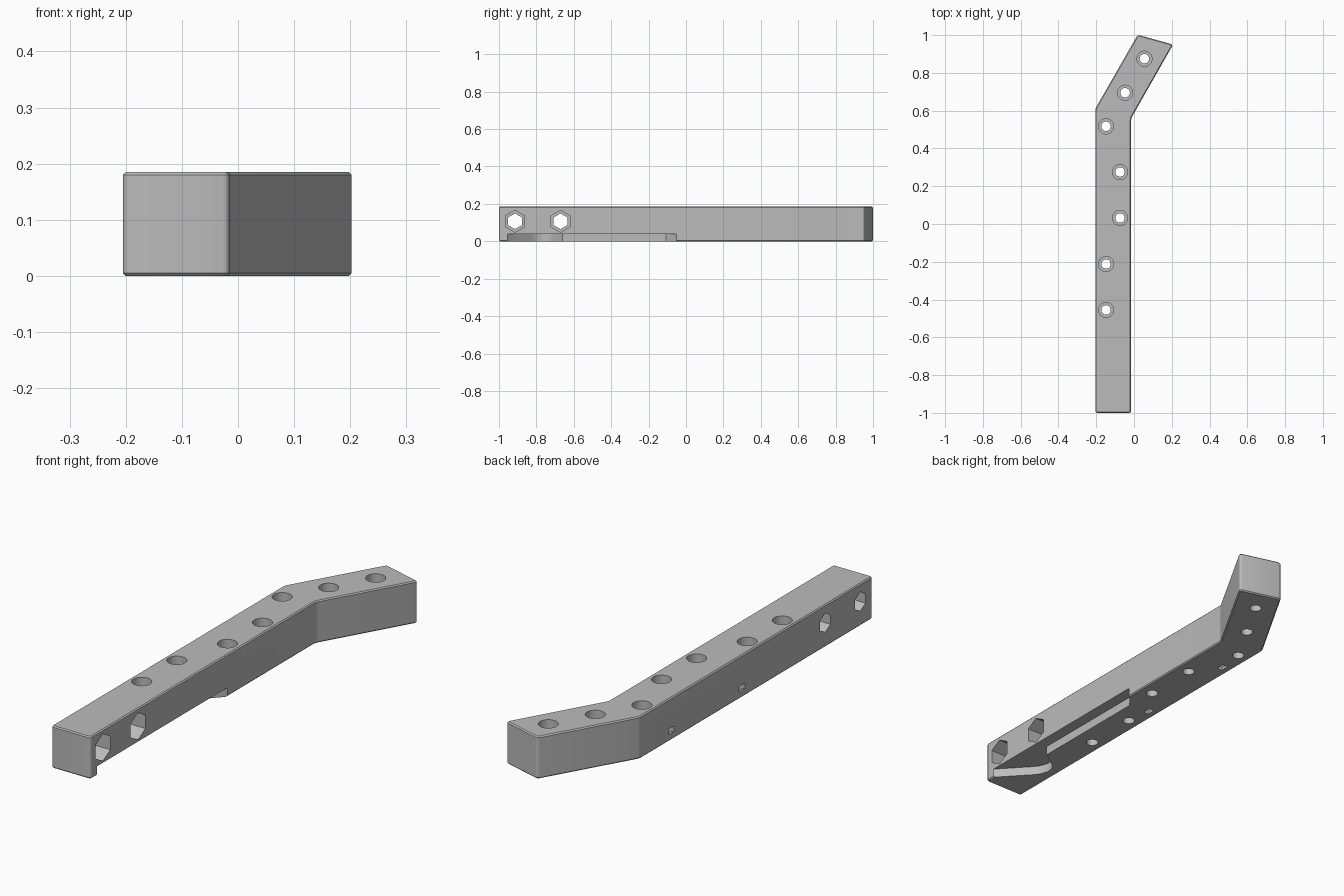
import bpy, bmesh, math
from mathutils import Matrix, Vector

cube = bpy.data.objects.get("Cube")
if cube:
    bpy.data.objects.remove(cube)

grey = bpy.data.materials.new("plain grey")
grey.use_nodes = True
colour = (0.5, 0.5, 0.5, 1)
grey.diffuse_color = colour
grey.node_tree.nodes["Principled BSDF"].inputs["Base Color"].default_value = colour

HEIGHT, LEFT, RIGHT = 0.185, -0.205, -0.015


def make_object(name, bm):
    bmesh.ops.recalc_face_normals(bm, faces=bm.faces)
    mesh = bpy.data.meshes.new(name)
    bm.to_mesh(mesh)
    bm.free()
    mesh.materials.append(grey)
    obj = bpy.data.objects.new(name, mesh)
    bpy.context.collection.objects.link(obj)
    return obj


def prism(points, z0, z1):
    """Extrude a flat outline upwards."""
    bm = bmesh.new()
    face = bm.faces.new([bm.verts.new((x, y, z0)) for x, y in points])
    top = bmesh.ops.extrude_face_region(bm, geom=[face])["geom"]
    bmesh.ops.translate(bm, vec=(0, 0, z1 - z0),
                        verts=[v for v in top if isinstance(v, bmesh.types.BMVert)])
    return bm


def stepped_cutter(name, profile, sides, matrix, turn=0.0):
    """Solid made of stacked polygon rings, given as (radius, height)."""
    bm = bmesh.new()
    rings = []
    for r, h in profile:
        angles = [turn + math.tau * i / sides for i in range(sides)]
        rings.append([bm.verts.new((r * math.cos(a), r * math.sin(a), h)) for a in angles])
    for low, high in zip(rings, rings[1:]):
        for i in range(sides):
            j = (i + 1) % sides
            bm.faces.new((low[i], low[j], high[j], high[i]))
    bm.faces.new(rings[0])
    bm.faces.new(rings[-1])
    bm.transform(matrix)
    return make_object(name, bm)


# Bent bar with rounded upright corners and a fine chamfer round both ends
outline = [(LEFT, -1), (RIGHT, -1), (RIGHT, 0.56), (0.207, 0.95), (0.02, 1.002), (LEFT, 0.61)]
bm = prism(outline, 0, HEIGHT)
upright = [e for e in bm.edges if abs(e.verts[0].co.z - e.verts[1].co.z) > 0.1]
bmesh.ops.bevel(bm, geom=upright, offset=0.012, segments=4, profile=0.5, affect='EDGES')
rims = [e for e in bm.edges if abs(e.verts[0].co.z - e.verts[1].co.z) < 0.001]
bmesh.ops.bevel(bm, geom=rims, offset=0.005, segments=1, affect='EDGES')
bar = make_object("bent_bar", bm)
cutters = []

# Counterbored screw holes through the top
screws = [(0.055, 0.875), (-0.047, 0.695), (-0.148, 0.517), (-0.074, 0.275),
          (-0.074, 0.032), (-0.148, -0.212), (-0.148, -0.455)]
for x, y in screws:
    cutters.append(stepped_cutter(
        "screw_hole", [(0.025, -0.05), (0.025, 0.09), (0.04, 0.09), (0.04, 0.25)],
        32, Matrix.Translation((x, y, 0))))

# Hexagonal sockets through the side, wider on the +x face
sideways = Matrix.Rotation(math.pi / 2, 4, 'Y')
for y in (-0.914, -0.671):
    cutters.append(stepped_cutter(
        "hex_socket", [(0.042, -0.3), (0.042, -0.115), (0.059, -0.115), (0.059, 0.05)],
        6, Matrix.Translation((0, y, 0.107)) @ sideways))

# Cable recess under the +x side: wide rounded pocket, then a straight channel
recess = [(0.05, -1.025), (-0.135, -0.825), (-0.152, -0.80), (-0.162, -0.77),
          (-0.162, -0.745), (-0.15, -0.72), (-0.066, -0.66), (-0.066, -0.107), (0.05, 0.022)]
cutters.append(make_object("cable_recess", prism(recess, -0.05, 0.04)))

# Curved tie slots running from the left side round to the underside
for y in (-0.095, 0.395):
    arc = [math.radians(a) for a in range(-20, 111, 10)]
    ring = [(0.03 * math.cos(a), 0.03 * math.sin(a)) for a in arc]
    ring += [(0.055 * math.cos(a), 0.055 * math.sin(a)) for a in reversed(arc)]
    bm = prism(ring, -0.02, 0.02)
    bm.transform(Matrix.Translation((LEFT, y, 0)) @ Matrix.Rotation(math.pi / 2, 4, 'X'))
    cutters.append(make_object("tie_slot", bm))

# Cut everything out of the bar
bpy.context.view_layer.objects.active = bar
for cutter in cutters:
    cutter.hide_render = True
    mod = bar.modifiers.new("cut", 'BOOLEAN')
    mod.operation, mod.solver, mod.object = 'DIFFERENCE', 'EXACT', cutter
    bpy.ops.object.modifier_apply(modifier=mod.name)
    bpy.data.objects.remove(cutter)

bpy.ops.object.select_all(action='DESELECT')
bar.select_set(True)
bpy.ops.object.shade_smooth_by_angle(angle=math.radians(30))
